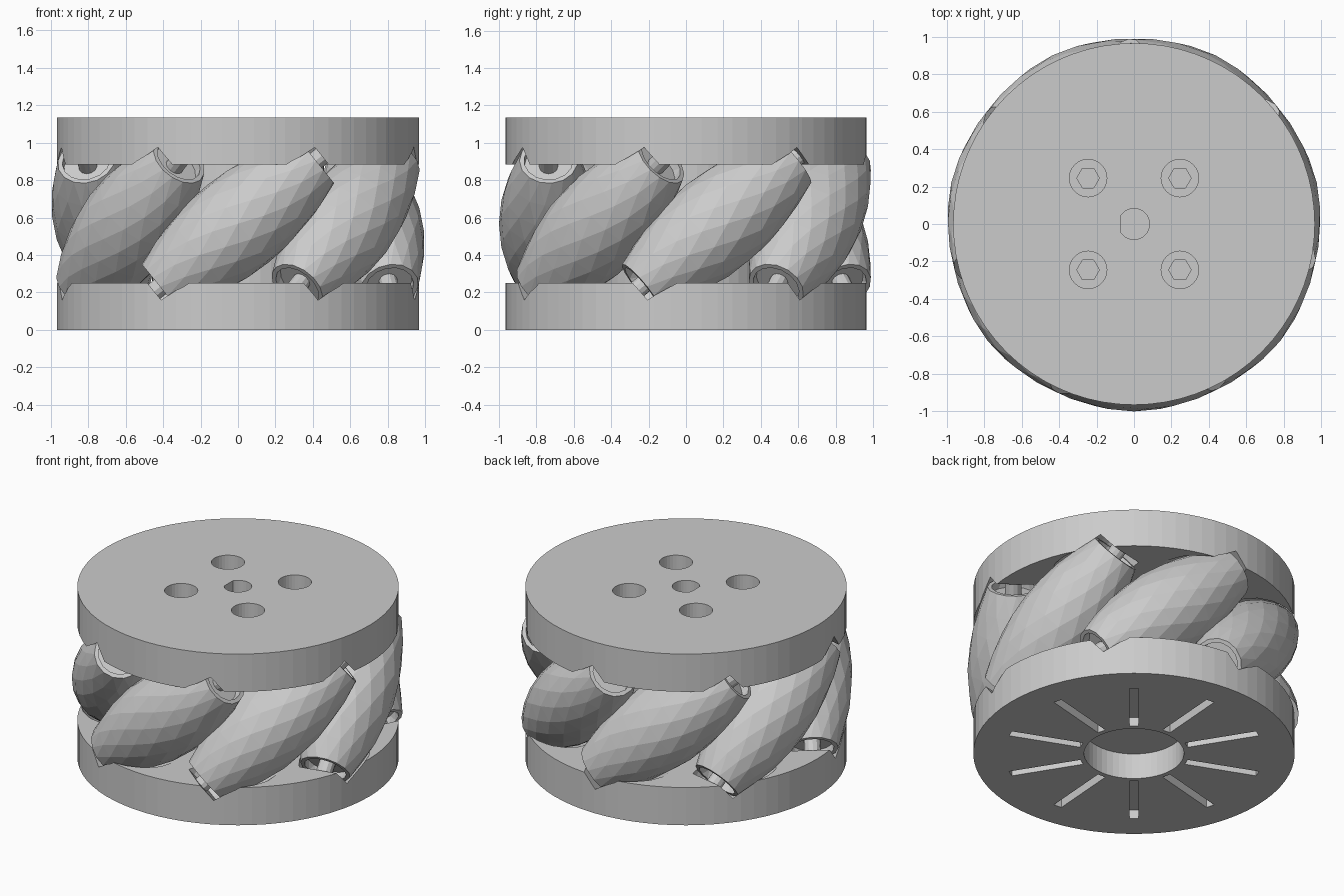
import bpy, bmesh
from math import pi, cos, sin, radians, sqrt
from mathutils import Matrix

if "Cube" in bpy.data.objects:
    bpy.data.objects.remove(bpy.data.objects["Cube"])

grey = bpy.data.materials.new("plain_grey")
grey.use_nodes = True
grey.diffuse_color = (0.6, 0.6, 0.6, 1)
grey.node_tree.nodes["Principled BSDF"].inputs["Base Color"].default_value = (0.6, 0.6, 0.6, 1)

ROLLERS, MID_Z, AXIS_R, TILT, HALF = 7, 0.567, 0.735, radians(51), 0.535
PLATE_R, PLATE_H, TOP = 0.965, 0.25, 1.134


def lathe(name, profile, sides, matrix=Matrix(), twist=0.0):
    """Closed solid turned round z; profile is (radius, height) pairs from bottom to top."""
    bm = bmesh.new()
    rings = []
    for i, (r, z) in enumerate(profile):
        turn = (i % 2) * twist
        rings.append([bm.verts.new((r * cos(2 * pi * (k + turn) / sides),
                                    r * sin(2 * pi * (k + turn) / sides), z))
                      for k in range(sides)])
    for low, high in zip(rings, rings[1:]):
        for k in range(sides):
            n = (k + 1) % sides
            bm.faces.new((low[k], low[n], high[n], high[k]))
    bm.faces.new(rings[0][::-1])
    bm.faces.new(rings[-1])
    if twist:
        bmesh.ops.triangulate(bm, faces=[f for f in bm.faces if len(f.verts) == 4])
    bmesh.ops.recalc_face_normals(bm, faces=bm.faces)
    return finish(name, bm, matrix)


def finish(name, bm, matrix):
    mesh = bpy.data.meshes.new(name)
    bm.to_mesh(mesh)
    bm.free()
    mesh.materials.append(grey)
    obj = bpy.data.objects.new(name, mesh)
    bpy.context.collection.objects.link(obj)
    obj.matrix_world = matrix
    return obj


def cylinder(name, r, z0, z1, x=0, y=0, sides=32):
    return lathe(name, [(r, z0), (r, z1)], sides, Matrix.Translation((x, y, 0)))


def box(name, size, matrix):
    bm = bmesh.new()
    bmesh.ops.create_cube(bm, size=1, matrix=Matrix.Diagonal((*size, 1)))
    return finish(name, bm, matrix)


def cut(target, cutter):
    cutter.hide_render = True
    mod = target.modifiers.new("cut", 'BOOLEAN')
    mod.operation, mod.solver, mod.object = 'DIFFERENCE', 'EXACT', cutter
    bpy.context.view_layer.objects.active = target
    bpy.ops.object.modifier_apply(modifier=mod.name)


def roller_matrix(i):
    angle = -pi / 2 + 2 * pi * i / ROLLERS
    return (Matrix.Rotation(angle, 4, 'Z') @ Matrix.Translation((AXIS_R, 0, MID_Z))
            @ Matrix.Rotation(-TILT, 4, 'X'))


def barrel(half, grow=0.0, rings=8):
    """Barrel profile whose outer side follows the wheel's rolling circle."""
    heights = [half * (2 * k / rings - 1) for k in range(rings + 1)]
    return [(1 - sqrt(AXIS_R ** 2 + (t * sin(TILT)) ** 2) + grow, t) for t in heights]


# side plates and the core between them
bottom_plate = cylinder("bottom_plate", PLATE_R, 0, PLATE_H, sides=72)
top_plate = cylinder("top_plate", PLATE_R, TOP - PLATE_H, TOP, sides=72)
core = cylinder("core", 0.46, PLATE_H - 0.01, TOP - PLATE_H + 0.01, sides=48)
cutters = []

# pockets around the roller ends
for i in range(ROLLERS):
    pocket = lathe("pocket_cutter", barrel(HALF + 0.04, 0.012), 20, roller_matrix(i))
    cut(bottom_plate, pocket)
    cut(top_plate, pocket)
    cutters.append(pocket)

# round recess and radial slots underneath
recess = cylinder("recess_cutter", 0.3, -0.1, 0.17, sides=48)
cut(bottom_plate, recess)
cutters.append(recess)
for i in range(10):
    turn = Matrix.Rotation(radians(14 + 36 * i), 4, 'Z')
    slot = box("slot_cutter", (0.45, 0.055, 0.12), turn @ Matrix.Translation((0.555, 0, 0)))
    cut(bottom_plate, slot)
    cutters.append(slot)

# screw wells with socket holes on top
for x in (-0.245, 0.245):
    for y in (-0.245, 0.245):
        well = cylinder("well_cutter", 0.1, TOP - 0.16, TOP + 0.1, x, y)
        socket = cylinder("socket_cutter", 0.06, TOP - 0.21, TOP, x, y, 6)
        for tool in (well, socket):
            cut(top_plate, tool)
            cutters.append(tool)

# D-shaped axle hole
axle = cylinder("axle_cutter", 0.083, TOP - 0.2, TOP + 0.1)
for v in axle.data.vertices:
    v.co.x = max(v.co.x, -0.07)
cut(top_plate, axle)
cutters.append(axle)

for tool in cutters:
    bpy.data.objects.remove(tool)

# faceted rollers with cupped ends and a pin through each
for i in range(ROLLERS):
    outer = barrel(HALF)
    rim = outer[0][0] - 0.025
    cup = [(rim, HALF), (rim, HALF - 0.05)]
    profile = [(r, -z) for r, z in reversed(cup)] + outer + cup
    lathe(f"roller_{i + 1}", profile, 15, roller_matrix(i), 0.5)
    lathe(f"roller_pin_{i + 1}", [(0.05, -HALF - 0.06), (0.05, HALF + 0.06)], 12, roller_matrix(i))
